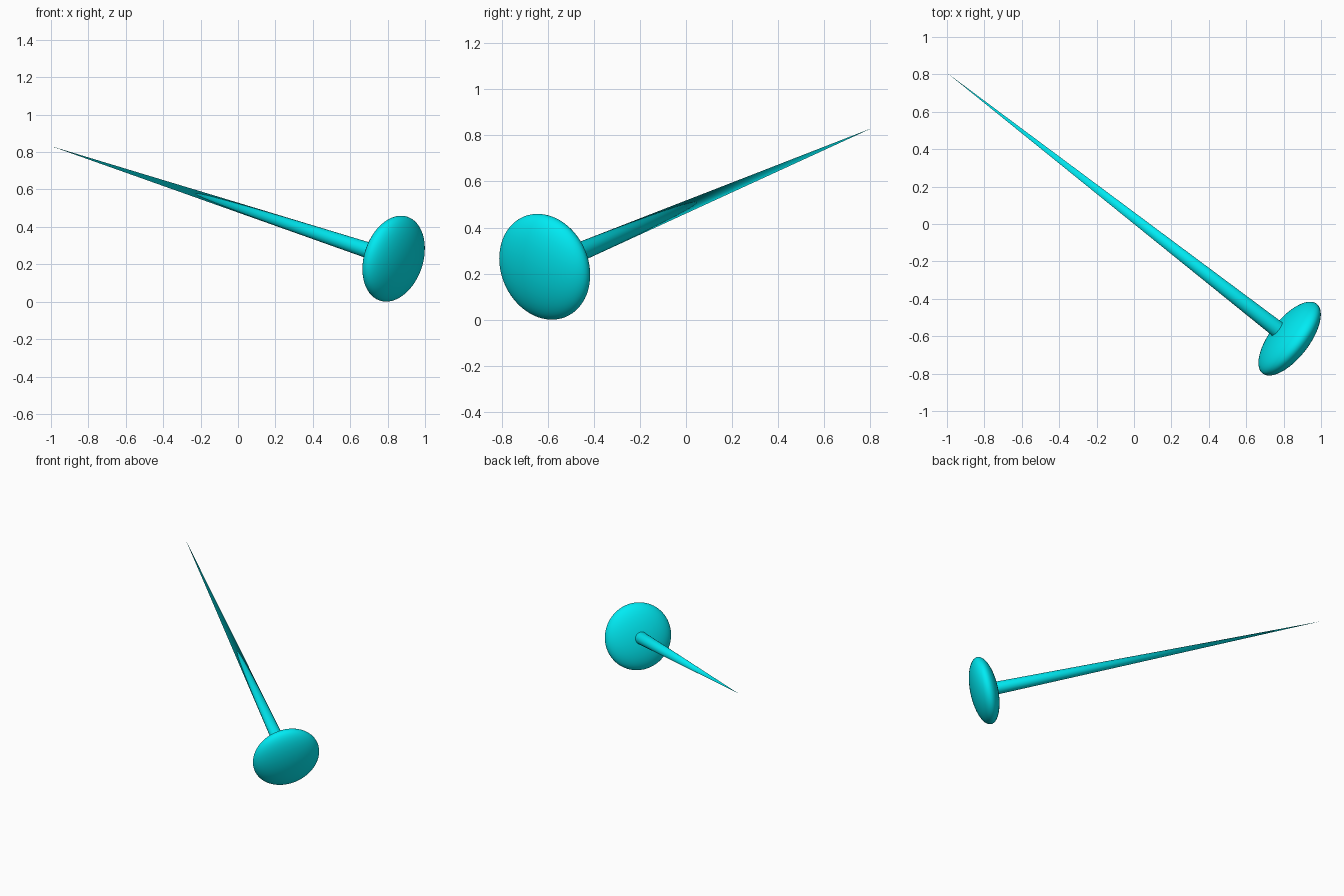
import bpy
from mathutils import Vector

if "Cube" in bpy.data.objects:
    bpy.data.objects.remove(bpy.data.objects["Cube"])

HEAD = Vector((0.832, -0.613, 0.23))
TIP = Vector((-1.0, 0.808, 0.832))
axis = TIP - HEAD
rot = axis.to_track_quat('Z', 'Y').to_euler()

mat = bpy.data.materials.new("cyan")
mat.diffuse_color = (0.0, 0.83, 0.9, 1)
mat.use_nodes = True
mat.node_tree.nodes["Principled BSDF"].inputs["Base Color"].default_value = mat.diffuse_color


def finish(name):
    ob = bpy.context.object
    ob.name = name
    ob.data.materials.append(mat)
    bpy.ops.object.shade_smooth_by_angle()
    return ob


# Flattened round head, its short axis along the pin
bpy.ops.mesh.primitive_uv_sphere_add(segments=64, ring_count=32, radius=1,
                                     location=HEAD, rotation=rot)
bpy.context.object.scale = (0.236, 0.236, 0.09)
finish("pin_head")

# Tapered needle from inside the head to the sharp tip
bpy.ops.mesh.primitive_cone_add(vertices=48, radius1=0.046, radius2=0,
                                depth=axis.length,
                                location=(HEAD + TIP) / 2, rotation=rot)
finish("pin_needle")
